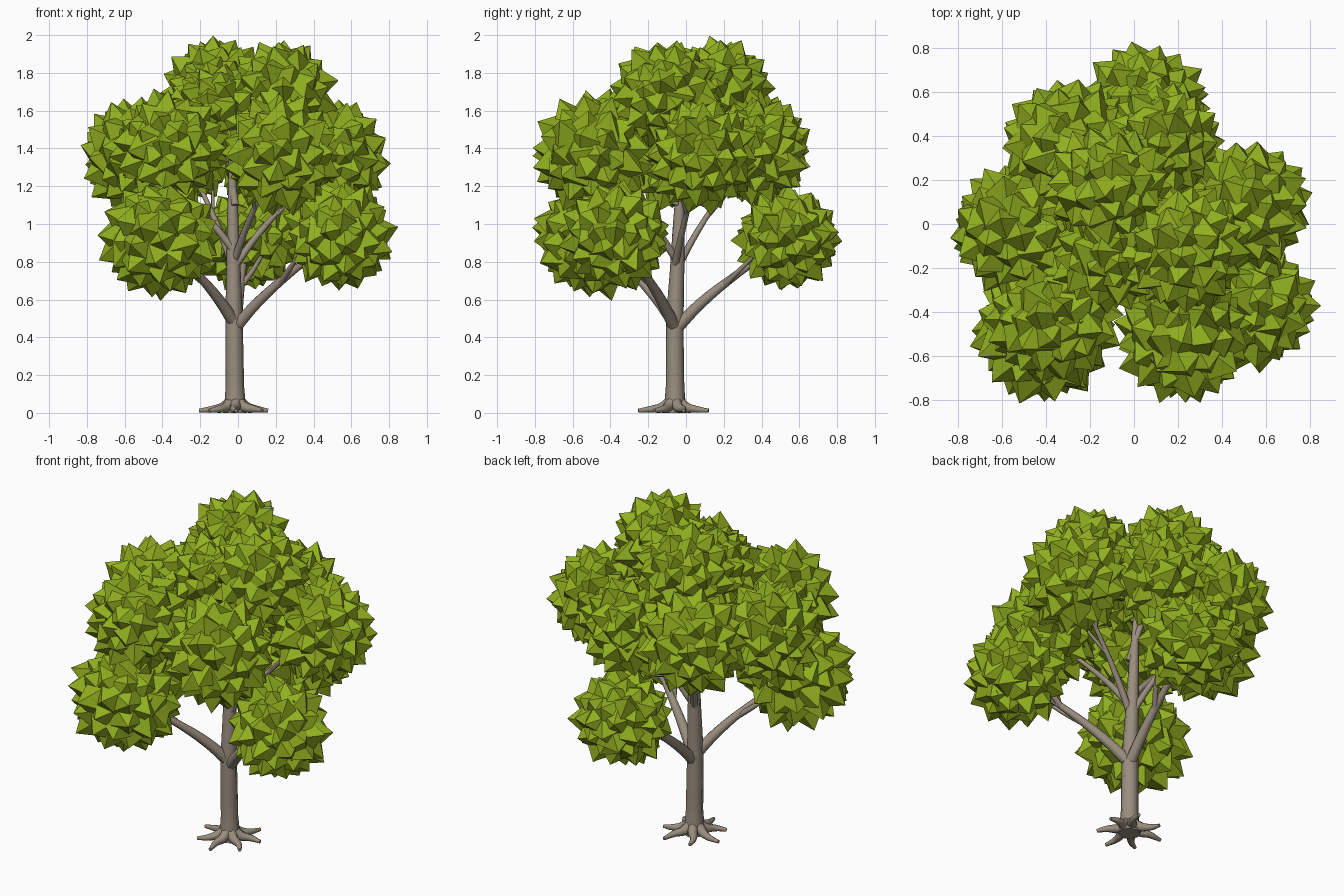
import bpy, bmesh, math, random
from mathutils import Vector, Matrix, Euler

random.seed(7)
cube = bpy.data.objects.get("Cube")
if cube:
    bpy.data.objects.remove(cube, do_unlink=True)


def material(name, rgb):
    mat = bpy.data.materials.new(name)
    mat.use_nodes = True
    mat.diffuse_color = (*rgb, 1)
    node = next(n for n in mat.node_tree.nodes if n.type == 'BSDF_PRINCIPLED')
    node.inputs["Base Color"].default_value = (*rgb, 1)
    node.inputs["Roughness"].default_value = 0.9
    return mat


BARK = material("bark_grey_brown", (0.32, 0.27, 0.21))
LEAF = material("leaf_green", (0.285, 0.43, 0.014))


def add_object(name, mesh, mat):
    obj = bpy.data.objects.new(name, mesh)
    bpy.context.scene.collection.objects.link(obj)
    mesh.materials.clear()
    mesh.materials.append(mat)
    return obj


def limb(name, points, radii):
    """Tapered round tube through the points."""
    curve = bpy.data.curves.new(name, 'CURVE')
    curve.dimensions = '3D'
    curve.bevel_depth = 1
    curve.bevel_resolution = 2
    curve.resolution_u = 4
    curve.use_fill_caps = True
    spline = curve.splines.new('BEZIER')
    spline.bezier_points.add(len(points) - 1)
    for bp, co, radius in zip(spline.bezier_points, points, radii):
        bp.co = co
        bp.radius = radius
        bp.handle_left_type = bp.handle_right_type = 'AUTO'
    temp = bpy.data.objects.new(name + "_path", curve)
    bpy.context.scene.collection.objects.link(temp)
    graph = bpy.context.evaluated_depsgraph_get()
    mesh = bpy.data.meshes.new_from_object(temp.evaluated_get(graph))
    bpy.data.objects.remove(temp, do_unlink=True)
    for v in mesh.vertices:
        v.co.z = max(v.co.z, 0)
    add_object(name, mesh, BARK)
    for poly in mesh.polygons:
        poly.use_smooth = len(poly.vertices) == 4


def leaf_cluster(name, centre, radius, count=68):
    """Ball covered in overlapping, slightly tilted pyramids."""
    bm = bmesh.new()
    bmesh.ops.create_icosphere(bm, subdivisions=2, radius=radius * 0.72)
    spin = Euler([random.uniform(0, 6) for _ in range(3)]).to_matrix()
    for i in range(count):
        z = 1 - 2 * (i + 0.5) / count
        ring = math.sqrt(1 - z * z)
        turn = i * math.pi * (3 - math.sqrt(5))
        out = spin @ Vector((ring * math.cos(turn), ring * math.sin(turn), z))
        tilt = Vector([random.uniform(-0.22, 0.22) for _ in range(3)])
        rot = (out + tilt).to_track_quat('Z', 'Y').to_matrix().to_4x4()
        rot = rot @ Matrix.Rotation(random.uniform(0, 3), 4, 'Z')
        depth = radius * random.uniform(0.36, 0.5)
        place = Matrix.Translation(out * (radius * 0.55 + depth / 2))
        bmesh.ops.create_cone(bm, segments=random.choice((4, 4, 5)), cap_ends=False,
                              radius1=radius * random.uniform(0.39, 0.46), radius2=0,
                              depth=depth, matrix=place @ rot)
    bmesh.ops.remove_doubles(bm, verts=bm.verts, dist=0.0001)
    bmesh.ops.translate(bm, verts=bm.verts, vec=centre)
    mesh = bpy.data.meshes.new(name)
    bm.to_mesh(mesh)
    bm.free()
    add_object(name, mesh, LEAF)


# Trunk
BASE = Vector((-0.015, -0.058, 0))
heights = (0, 0.05, 0.14, 0.5, 0.8, 1.05, 1.25, 1.5)
widths = (0.062, 0.056, 0.049, 0.046, 0.037, 0.029, 0.021, 0.012)
limb("trunk", [BASE + Vector((-0.012 * z, 0.02 * z * z * (z > 0.6), z)) for z in heights], widths)

# Roots spread in a flat star
for i in range(7):
    a = i * math.tau / 7 + 0.25
    reach = 0.18 + 0.015 * (i % 2)
    way = Vector((math.cos(a), math.sin(a), 0))
    side = Vector((-way.y, way.x, 0)) * 0.012 * (-1) ** i
    limb(f"root_{i + 1}",
         [BASE + Vector((0, 0, 0.085)), BASE + way * 0.06 + Vector((0, 0, 0.032)),
          BASE + way * 0.12 + side + Vector((0, 0, 0.02)), BASE + way * reach + Vector((0, 0, 0.012))],
         (0.034, 0.028, 0.019, 0.01))


def branch(name, start, end, thick):
    """Branch from the trunk into a leaf cluster, with two forked twigs."""
    root = BASE + Vector((0, 0, start))
    span = end - root

    def along(t, lift=0):
        return root + span * t + Vector((0, 0, lift))

    limb(name + "_branch", [root, along(0.22, 0.03), along(0.55, 0.03), along(0.95)],
         (thick, thick * 0.85, thick * 0.6, thick * 0.35))
    across = Vector((-span.y, span.x, 0)).normalized()
    for k, t in enumerate((0.42, 0.6)):
        side = across * (0.1 if k else -0.1)
        limb(f"{name}_twig_{k + 1}",
             [along(t, 0.025), along(t + 0.14, 0.035) + side * 0.5, along(t + 0.32, 0.05) + side],
             (thick * 0.5, thick * 0.42, thick * 0.25))


# Foliage: name, centre, radius, height where its branch leaves the trunk (0 for none)
CLUSTERS = [
    ("lower_right", (-0.41, -0.49, 0.93), 0.335, 0.47),
    ("lower_left", (0.54, -0.37, 0.94), 0.305, 0.45),
    ("lower_back", (0.05, 0.54, 0.92), 0.295, 0.44),
    ("middle_right", (-0.53, -0.03, 1.36), 0.315, 0.85),
    ("middle_right_front", (-0.36, -0.43, 1.4), 0.315, 0),
    ("middle_right_back", (-0.3, 0.36, 1.4), 0.32, 0.74),
    ("middle_left_front", (0.23, -0.5, 1.37), 0.325, 0.82),
    ("middle_left", (0.51, 0.09, 1.36), 0.31, 0.78),
    ("middle_left_back", (0.12, 0.37, 1.39), 0.295, 0),
    ("top_back", (-0.11, 0.17, 1.7), 0.3, 1.1),
    ("top_left", (0.23, -0.11, 1.69), 0.3, 0),
    ("top_front", (-0.11, -0.13, 1.6), 0.275, 0),
]
for name, centre, radius, start in CLUSTERS:
    leaf_cluster(name + "_leaves", centre, radius)
    if start:
        branch(name, start, Vector(centre), 0.034 if start < 0.6 else 0.021)
